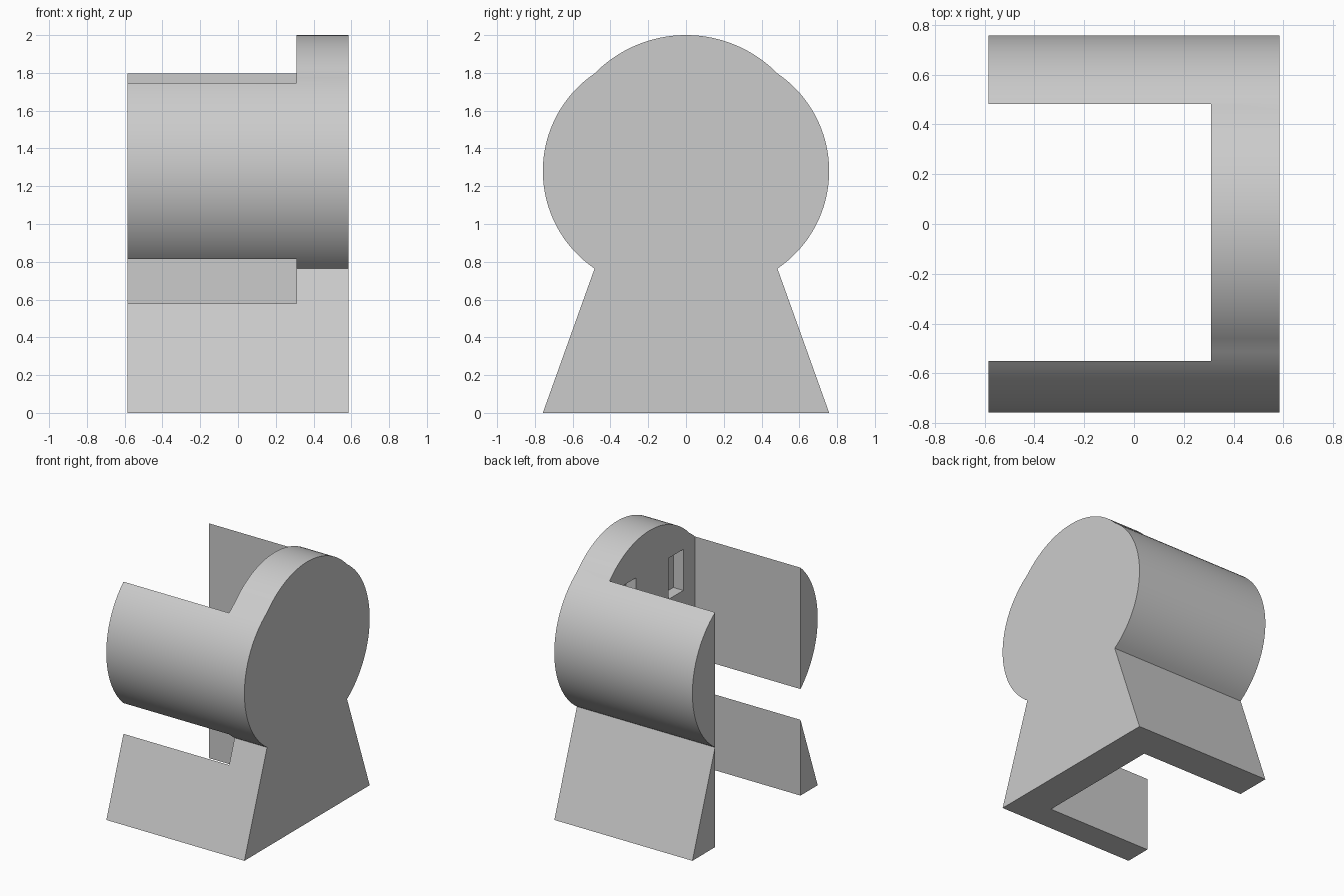
import bpy, bmesh, math

if "Cube" in bpy.data.objects:
    bpy.data.objects.remove(bpy.data.objects["Cube"], do_unlink=True)

HALF_X, HALF_Y, NECK_Y = 0.585, 0.758, 0.484
NECK_Z, SHOULDER_Z, TOP_Z = 0.764, 1.797, 2.0
CAVITY_X, CAVITY_FRONT, CAVITY_BACK = 0.31, -0.55, 0.483

grey = bpy.data.materials.new("light_grey")
grey.use_nodes = True
colour = (0.6, 0.6, 0.6, 1)
grey.diffuse_color = colour
grey.node_tree.nodes["Principled BSDF"].inputs["Base Color"].default_value = colour


def arc(a, mid, b, steps):
    """Points on the circle through a, mid and b, where mid is halfway."""
    cx, cy = (a[0] + b[0]) / 2, (a[1] + b[1]) / 2
    half = math.dist(a, b) / 2
    rise = math.dist((cx, cy), mid)
    radius = (half ** 2 + rise ** 2) / (2 * rise)
    ux, uy = (mid[0] - cx) / rise, (mid[1] - cy) / rise
    ox, oy = mid[0] - ux * radius, mid[1] - uy * radius
    start = math.atan2(a[1] - oy, a[0] - ox)
    sweep = 2 * math.asin(half / radius)
    return [(ox + radius * math.cos(start + sweep * i / steps),
             oy + radius * math.sin(start + sweep * i / steps))
            for i in range(steps + 1)]


def prism(name, outline, x0, x1):
    """Extrude a y-z outline along x."""
    bm = bmesh.new()
    face = bm.faces.new([bm.verts.new((x0, y, z)) for y, z in outline])
    ext = bmesh.ops.extrude_face_region(bm, geom=[face])
    moved = [v for v in ext["geom"] if isinstance(v, bmesh.types.BMVert)]
    bmesh.ops.translate(bm, verts=moved, vec=(x1 - x0, 0, 0))
    bmesh.ops.recalc_face_normals(bm, faces=bm.faces)
    mesh = bpy.data.meshes.new(name)
    bm.to_mesh(mesh)
    bm.free()
    mesh.materials.append(grey)
    obj = bpy.data.objects.new(name, mesh)
    bpy.context.collection.objects.link(obj)
    return obj


def rect(y0, y1, z0, z1):
    return [(y0, z0), (y1, z0), (y1, z1), (y0, z1)]


# Keyhole-shaped housing: flared foot, round sides, raised crown
mid_z = (NECK_Z + SHOULDER_Z) / 2
right = arc((NECK_Y, NECK_Z), (HALF_Y, mid_z), (NECK_Y, SHOULDER_Z), 32)
crown = arc((NECK_Y, SHOULDER_Z), (0, TOP_Z), (-NECK_Y, SHOULDER_Z), 32)
left = arc((-NECK_Y, SHOULDER_Z), (-HALF_Y, mid_z), (-NECK_Y, NECK_Z), 32)
outline = [(-HALF_Y, 0), (HALF_Y, 0)] + right + crown[1:-1] + left
housing = prism("housing", outline, -HALF_X, HALF_X)

# Open cavity and two shallow pockets in its end wall
mid_y = (CAVITY_FRONT + CAVITY_BACK) / 2
cutters = [prism("cavity_cutter", rect(CAVITY_FRONT, CAVITY_BACK, -0.5, 2.5),
                 -1, CAVITY_X)]
for side, label in ((-1, "front"), (1, "back")):
    y = mid_y + side * 0.287
    cutters.append(prism(label + "_pocket_cutter",
                         rect(y - 0.09, y + 0.09, 1.385, 1.70),
                         CAVITY_X - 0.1, CAVITY_X + 0.085))

bpy.context.view_layer.objects.active = housing
housing.select_set(True)
for cutter in cutters:
    mod = housing.modifiers.new(cutter.name, 'BOOLEAN')
    mod.operation = 'DIFFERENCE'
    mod.solver = 'EXACT'
    mod.object = cutter
    bpy.ops.object.modifier_apply(modifier=mod.name)
    bpy.data.objects.remove(cutter, do_unlink=True)

bpy.ops.object.shade_smooth_by_angle(angle=math.radians(12))
